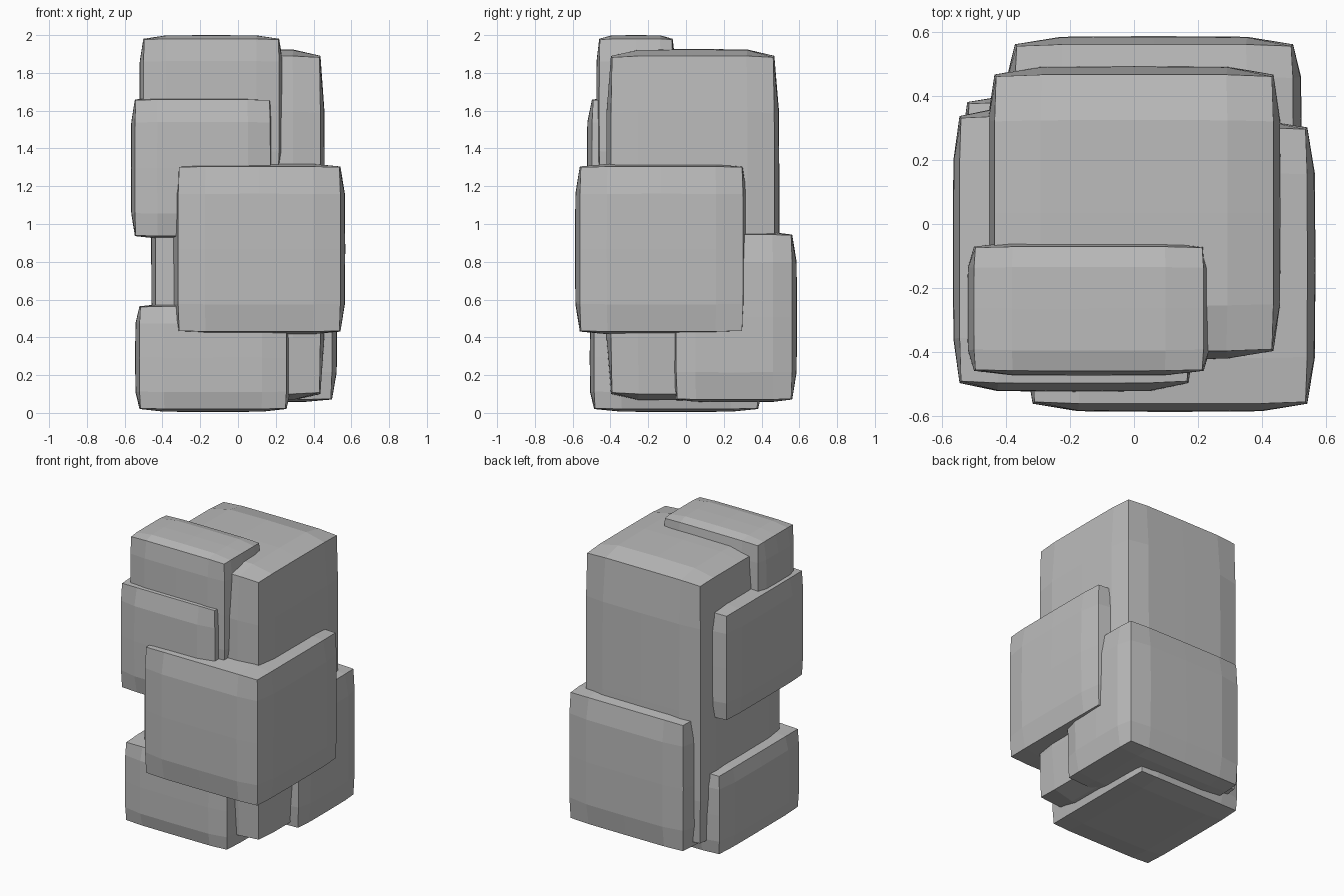
import bpy
import bmesh
from mathutils import Vector

cube = bpy.data.objects.get("Cube")
if cube:
    bpy.data.objects.remove(cube, do_unlink=True)

# Single stone colour
stone = bpy.data.materials.new("stone grey")
stone.use_nodes = True
colour = (0.5, 0.5, 0.5, 1)
stone.diffuse_color = colour
stone.node_tree.nodes["Principled BSDF"].inputs["Base Color"].default_value = colour


def swell(t):
    """Share of the bulge at position t (-1 to 1) across a face."""
    t = abs(t)
    if t > 0.9:
        return 0.22
    return 0.93 if t > 0.3 else 1.0


def puffy_block(name, low, high, bulge):
    """Sharp-cornered box between two corners, its faces swollen outwards."""
    low, high, bulge = Vector(low), Vector(high), Vector(bulge)
    centre, half = (low + high) / 2, (high - low) / 2
    bm = bmesh.new()
    bmesh.ops.create_cube(bm, size=2)
    bmesh.ops.subdivide_edges(bm, edges=bm.edges[:], cuts=3, use_grid_fill=True)
    for v in bm.verts:
        # Move the outer loops towards the edges, then swell each face
        u = [0.67 * (1 if c > 0 else -1) if 0.3 < abs(c) < 0.7 else c for c in v.co]
        for i in range(3):
            out = u[i] * bulge[i] * swell(u[i - 1]) * swell(u[i - 2])
            v.co[i] = centre[i] + u[i] * half[i] + out
    mesh = bpy.data.meshes.new(name)
    bm.to_mesh(mesh)
    bm.free()
    mesh.materials.append(stone)
    obj = bpy.data.objects.new(name, mesh)
    bpy.context.collection.objects.link(obj)


# Tall core with five blocks set into it
puffy_block("core_block", (-0.43, -0.39, 0.11), (0.43, 0.46, 1.88), (0.03, 0.035, 0.047))
puffy_block("top_front_block", (-0.495, -0.455, 1.27), (0.212, -0.075, 1.975), (0.027, 0.02, 0.025))
puffy_block("upper_right_block", (-0.54, -0.49, 0.94), (0.165, 0.33, 1.655), (0.027, 0.035, 0.018))
puffy_block("middle_left_block", (-0.31, -0.555, 0.435), (0.535, 0.295, 1.3), (0.033, 0.033, 0.02))
puffy_block("lower_right_block", (-0.515, -0.48, 0.025), (0.25, 0.375, 0.56), (0.03, 0.03, 0.02))
puffy_block("lower_back_block", (-0.365, -0.045, 0.075), (0.49, 0.555, 0.94), (0.035, 0.033, 0.018))
